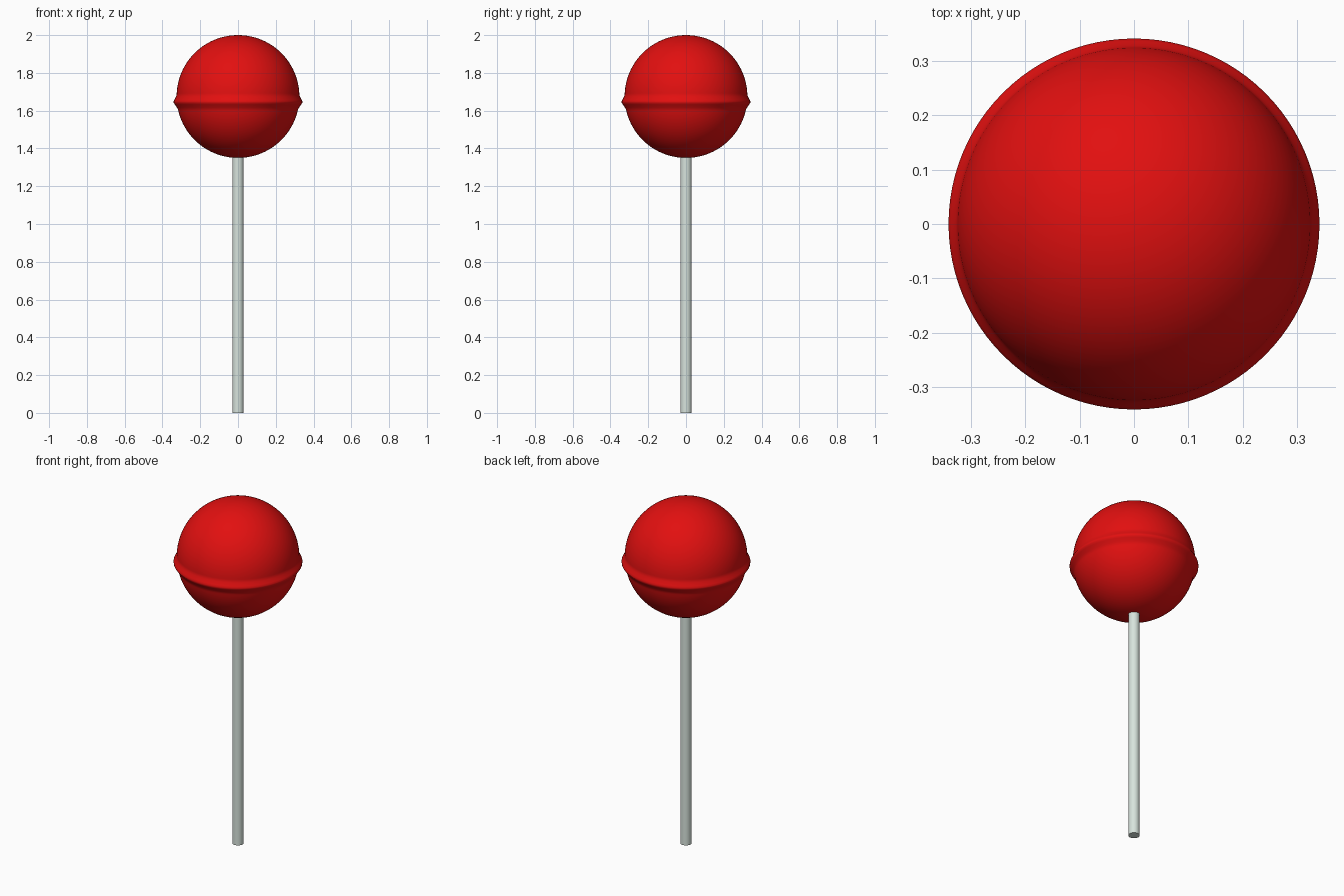
import bpy, bmesh, math

cube = bpy.data.objects.get("Cube")
if cube:
    bpy.data.objects.remove(cube, do_unlink=True)


def make_material(name, color):
    mat = bpy.data.materials.new(name)
    mat.use_nodes = True
    mat.diffuse_color = color
    bsdf = next(n for n in mat.node_tree.nodes if n.type == 'BSDF_PRINCIPLED')
    bsdf.inputs["Base Color"].default_value = color
    return mat


def lathe(name, profile, steps, mat, angle):
    """Revolve a (radius, height) profile around the z axis."""
    bm = bmesh.new()
    verts = [bm.verts.new((r, 0, z)) for r, z in profile]
    edges = [bm.edges.new(pair) for pair in zip(verts, verts[1:])]
    bmesh.ops.spin(bm, geom=verts + edges, cent=(0, 0, 0), axis=(0, 0, 1),
                   angle=math.tau, steps=steps)
    bmesh.ops.remove_doubles(bm, verts=bm.verts, dist=1e-5)
    bmesh.ops.recalc_face_normals(bm, faces=bm.faces)
    mesh = bpy.data.meshes.new(name)
    bm.to_mesh(mesh)
    bm.free()
    mesh.materials.append(mat)
    obj = bpy.data.objects.new(name, mesh)
    bpy.context.collection.objects.link(obj)
    bpy.ops.object.select_all(action='DESELECT')
    obj.select_set(True)
    bpy.context.view_layer.objects.active = obj
    bpy.ops.object.shade_smooth_by_angle(angle=math.radians(angle))
    return obj


candy_red = make_material("candy red", (0.76, 0.005, 0.005, 1))
paper_white = make_material("paper white", (0.68, 0.77, 0.72, 1))

# Candy ball with a flared seam just below its middle
RADIUS, CENTRE, SEAM, HALF = 0.325, 1.675, 1.645, 0.04
COUNT = 120
profile = []
for i in range(COUNT + 1):
    a = math.pi * i / COUNT
    z = CENTRE - RADIUS * math.cos(a)
    flare = max(0, 1 - abs(z - SEAM) / HALF) ** 1.3
    profile.append((RADIUS * math.sin(a) + 0.02 * flare, z))
lathe("candy_ball", profile, 96, candy_red, 80)

# Round stick running up into the candy
lathe("stick", [(0, 0), (0.03, 0), (0.03, 1.5), (0, 1.5)], 32, paper_white, 30)
